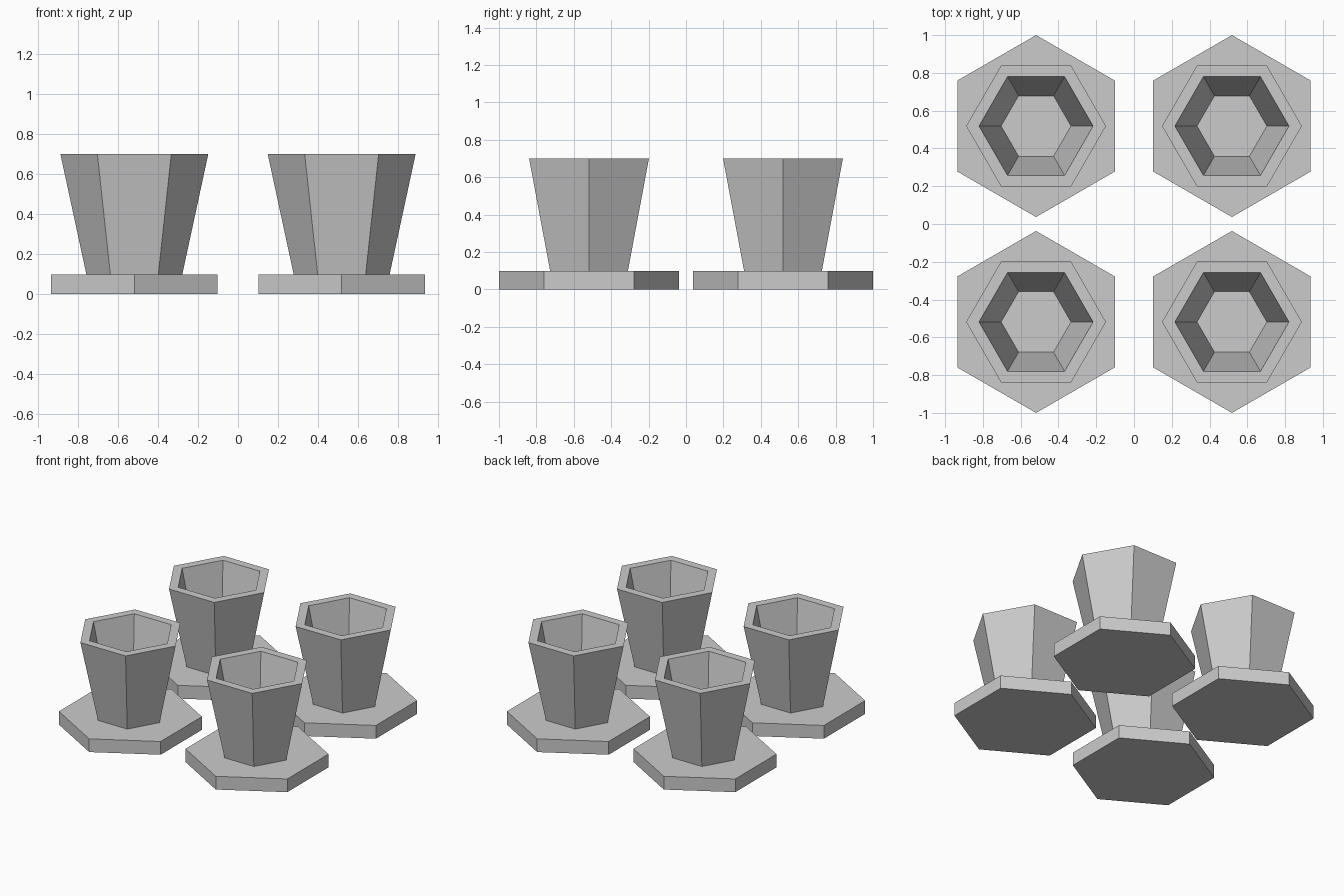
import bpy
import bmesh
from math import cos, sin, pi

default = bpy.data.objects.get("Cube")
if default:
    bpy.data.objects.remove(default, do_unlink=True)

SIDES = 6
SPACING = 0.5185
SAUCER_RADIUS = 0.4815
SAUCER_TOP = 0.098
CUP_TOP = 0.7

grey = bpy.data.materials.new("plain_grey")
grey.use_nodes = True
colour = (0.6, 0.6, 0.6, 1.0)
grey.diffuse_color = colour
grey.node_tree.nodes["Principled BSDF"].inputs["Base Color"].default_value = colour


def hex_loft(name, profile, turn):
    """Closed six-sided solid from (radius, height) rings, capped at both ends."""
    bm = bmesh.new()
    rings = []
    for radius, z in profile:
        angles = [turn + 2 * pi * i / SIDES for i in range(SIDES)]
        rings.append([bm.verts.new((radius * cos(a), radius * sin(a), z)) for a in angles])
    for low, high in zip(rings, rings[1:]):
        for i in range(SIDES):
            j = (i + 1) % SIDES
            bm.faces.new((low[i], low[j], high[j], high[i]))
    bm.faces.new(rings[0][::-1])
    bm.faces.new(rings[-1])
    bmesh.ops.recalc_face_normals(bm, faces=bm.faces)
    mesh = bpy.data.meshes.new(name)
    bm.to_mesh(mesh)
    bm.free()
    mesh.materials.append(grey)
    return mesh


# Saucer: flat slab with corners to front and back
saucer = hex_loft("saucer", [(SAUCER_RADIUS, 0), (SAUCER_RADIUS, SAUCER_TOP)], pi / 2)

# Cup: flared wall, flat rim, tapered hollow and inner floor
cup = hex_loft("cup", [(0.24, SAUCER_TOP), (0.37, CUP_TOP),
                       (0.302, CUP_TOP), (0.185, 0.158)], 0)

# Four matching cups and saucers in a square
for y, row in ((-SPACING, "front"), (SPACING, "back")):
    for x, side in ((-SPACING, "right"), (SPACING, "left")):
        for mesh, part in ((saucer, "saucer"), (cup, "cup")):
            obj = bpy.data.objects.new(f"{row}_{side}_{part}", mesh)
            obj.location = (x, y, 0)
            bpy.context.collection.objects.link(obj)
